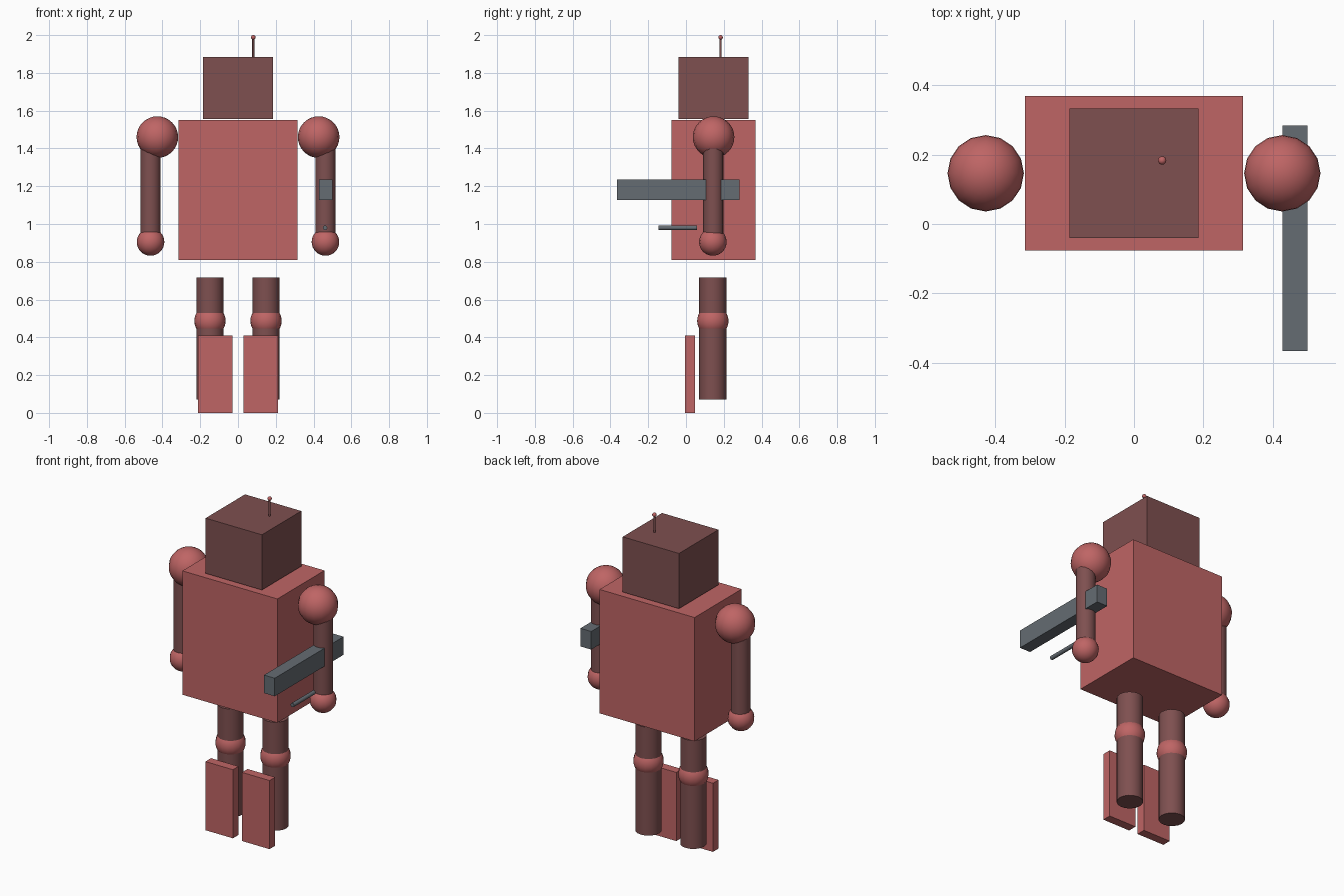
import bpy
from math import pi

if "Cube" in bpy.data.objects:
    bpy.data.objects.remove(bpy.data.objects["Cube"])


def material(name, rgb):
    m = bpy.data.materials.new(name)
    m.use_nodes = True
    colour = (*rgb, 1)
    m.diffuse_color = colour
    m.node_tree.nodes["Principled BSDF"].inputs["Base Color"].default_value = colour
    return m


RED = material("coral red", (0.52, 0.13, 0.13))
DARK = material("dark maroon", (0.21, 0.08, 0.08))
GREY = material("gunmetal grey", (0.13, 0.15, 0.17))


def finish(name, mat):
    ob = bpy.context.object
    ob.name = name
    ob.data.materials.append(mat)
    return ob


def box(name, mat, low, high):
    centre = [(a + b) / 2 for a, b in zip(low, high)]
    bpy.ops.mesh.primitive_cube_add(size=1, location=centre)
    ob = finish(name, mat)
    ob.scale = [b - a for a, b in zip(low, high)]
    bpy.ops.object.transform_apply(location=False, rotation=False, scale=True)


def ball(name, mat, radius, centre):
    bpy.ops.mesh.primitive_uv_sphere_add(segments=16, ring_count=16,
                                         radius=radius, location=centre)
    finish(name, mat)
    bpy.ops.object.shade_smooth()


def rod(name, mat, radius, length, centre, tilt=0.0):
    bpy.ops.mesh.primitive_cylinder_add(vertices=16, radius=radius, depth=length,
                                        location=centre, rotation=(tilt, 0, 0))
    finish(name, mat)
    bpy.ops.object.shade_smooth_by_angle(angle=pi / 4)


# Body and head
box("torso", RED, (-0.314, -0.077, 0.81), (0.314, 0.368, 1.55))
box("head", DARK, (-0.186, -0.04, 1.555), (0.186, 0.332, 1.885))

# Antenna
rod("antenna_rod", DARK, 0.006, 0.11, (0.081, 0.183, 1.935))
ball("antenna_tip", RED, 0.012, (0.081, 0.183, 1.988))

# Arms and legs, one of each per side
for side, s in (("left", 1), ("right", -1)):
    ball(side + "_shoulder", RED, 0.11, (s * 0.427, 0.146, 1.46))
    rod(side + "_arm", DARK, 0.054, 0.53, (s * 0.463, 0.145, 1.165))
    ball(side + "_hand", RED, 0.073, (s * 0.463, 0.142, 0.905))
    rod(side + "_leg", DARK, 0.072, 0.648, (s * 0.1485, 0.142, 0.394))
    ball(side + "_knee", RED, 0.083, (s * 0.1485, 0.142, 0.487))
    inner, outer = s * 0.03, s * 0.212
    box(side + "_foot", RED, (min(inner, outer), -0.005, 0),
        (max(inner, outer), 0.048, 0.41))

# Arm-mounted weapon
box("weapon_body", GREY, (0.428, -0.366, 1.128), (0.499, 0.284, 1.236))
rod("weapon_barrel", GREY, 0.012, 0.203, (0.461, -0.043, 0.98), pi / 2)
